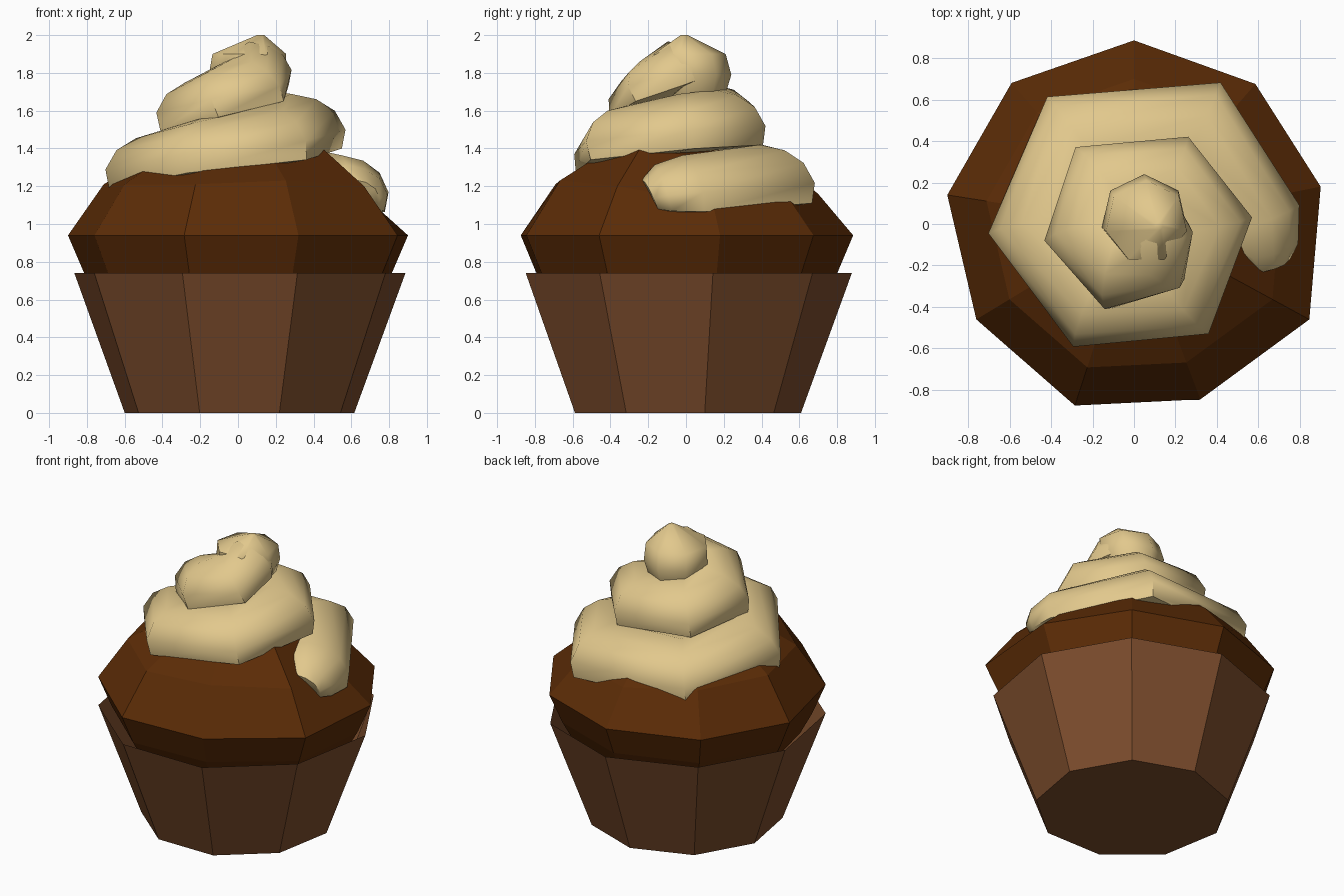
import bpy, bmesh, math
from mathutils import Vector

if "Cube" in bpy.data.objects:
    bpy.data.objects.remove(bpy.data.objects["Cube"])


def material(name, rgb):
    m = bpy.data.materials.new(name)
    m.diffuse_color = (*rgb, 1)
    m.use_nodes = True
    m.node_tree.nodes["Principled BSDF"].inputs["Base Color"].default_value = m.diffuse_color
    return m


paper_mat = material("paper_brown", (0.2, 0.073, 0.025))
cake_mat = material("chocolate_brown", (0.106, 0.025, 0.002))
cream_mat = material("cream_frosting", (0.76, 0.58, 0.265))


def loft(name, rings, mat, cap_start=True, cap_end=True):
    """Skin a list of equal-length vertex rings."""
    bm = bmesh.new()
    vs = [[bm.verts.new(p) for p in ring] for ring in rings]
    n = len(vs[0])
    for a, b in zip(vs, vs[1:]):
        for i in range(n):
            j = (i + 1) % n
            bm.faces.new((a[i], a[j], b[j], b[i]))
    if cap_start:
        bm.faces.new(vs[0][::-1])
    if cap_end:
        bm.faces.new(vs[-1])
    bmesh.ops.recalc_face_normals(bm, faces=bm.faces)
    me = bpy.data.meshes.new(name)
    bm.to_mesh(me)
    bm.free()
    me.materials.append(mat)
    ob = bpy.data.objects.new(name, me)
    bpy.context.collection.objects.link(ob)
    return ob


def circle(cx, cy, z, r, n, start=90):
    return [(cx + r * math.cos(math.radians(start) + math.tau * i / n),
             cy + r * math.sin(math.radians(start) + math.tau * i / n), z) for i in range(n)]


# Paper wrapper: open tapered nine-sided cup
loft("wrapper", [circle(0.008, -0.008, 0, 0.617, 9), circle(0.01, -0.012, 0.74, 0.89, 9)],
     paper_mat, cap_end=False)

# Cake: slightly irregular nine-sided dome overhanging the wrapper
outline = [(0.9, 0.18), (0.585, 0.675), (0, 0.885), (-0.59, 0.68), (-0.9, 0.14),
           (-0.76, -0.46), (-0.285, -0.875), (0.32, -0.845), (0.845, -0.46)]


def ring(scale, z, bumps=(0,) * 9):
    return [(x * scale, y * scale, z + b) for (x, y), b in zip(outline, bumps)]


low_bumps = (-0.09, -0.05, -0.04, 0, 0.01, 0.01, 0.01, 0.03, 0.0)
top_bumps = (-0.02, -0.02, -0.02, -0.02, -0.02, -0.02, -0.02, 0.0, 0.03)
loft("cake", [ring(0.82, 0.6), ring(0.905, 0.74), ring(1.0, 0.94), ring(0.79, 1.2, low_bumps),
              ring(0.53, 1.37, top_bumps), ring(0.2, 1.43)], cake_mat)

# Frosting: hexagonal spiral path (x, y, z, tube radius)
path = [(0.66, -0.19, 1.15, 0.09), (0.65, -0.12, 1.18, 0.135), (0.635, 0.03, 1.20, 0.16),
        (0.33, 0.50, 1.25, 0.165), (-0.30, 0.45, 1.26, 0.165), (-0.51, -0.02, 1.32, 0.16),
        (-0.22, -0.42, 1.40, 0.155), (0.24, -0.38, 1.47, 0.155), (0.385, 0, 1.53, 0.155),
        (0.19, 0.25, 1.55, 0.155), (-0.16, 0.22, 1.58, 0.155), (-0.25, -0.04, 1.62, 0.155),
        (-0.09, -0.23, 1.69, 0.155), (0.10, -0.19, 1.755, 0.14), (0.14, -0.05, 1.84, 0.13),
        (0.11, 0.06, 1.86, 0.10)]
# Tube section (outward, up): low outer edge, sloping top, wide inner side
section = [(0.95, -0.85), (1.05, -0.2), (0.72, 0.45), (0.15, 0.85), (-0.6, 1.03),
           (-1.5, 0.75), (-1.5, -0.6), (-0.1, -1.0)]
points = [Vector(p[:3]) for p in path]
rings = []
for k, p in enumerate(points):
    a, b = points[max(k - 1, 0)], points[min(k + 1, len(points) - 1)]
    d1 = (p - a).normalized() if k else (b - p).normalized()
    d2 = (b - p).normalized() if k < len(points) - 1 else d1
    t = (d1 + d2).normalized()
    side = t.cross(Vector((0, 0, 1))).normalized()
    up = side.cross(t).normalized()
    miter = min(1 / max(t.dot(d1), 0.5), 1.2)
    r = path[k][3]
    inner = 1.0 if k < 2 or k > 12 else 1.5
    rings.append([p + side * (r * miter * max(u, -inner)) + up * (r * v) for u, v in section])
swirl = loft("frosting_swirl", rings, cream_mat)

# Frosting tip: blob leaning to an off-centre peak
tip = loft("frosting_tip", [circle(0.04, 0.04, 1.6, 0.12, 7), circle(0.05, 0.03, 1.66, 0.17, 7),
                            circle(0.05, 0.03, 1.79, 0.21, 7), circle(0.06, 0.01, 1.9, 0.20, 7),
                            circle(0.12, -0.01, 2.0, 0.02, 7)],
           cream_mat)

for ob in (swirl, tip):
    bpy.ops.object.select_all(action='DESELECT')
    ob.select_set(True)
    bpy.context.view_layer.objects.active = ob
    bpy.ops.object.shade_smooth_by_angle(angle=math.radians(60))
